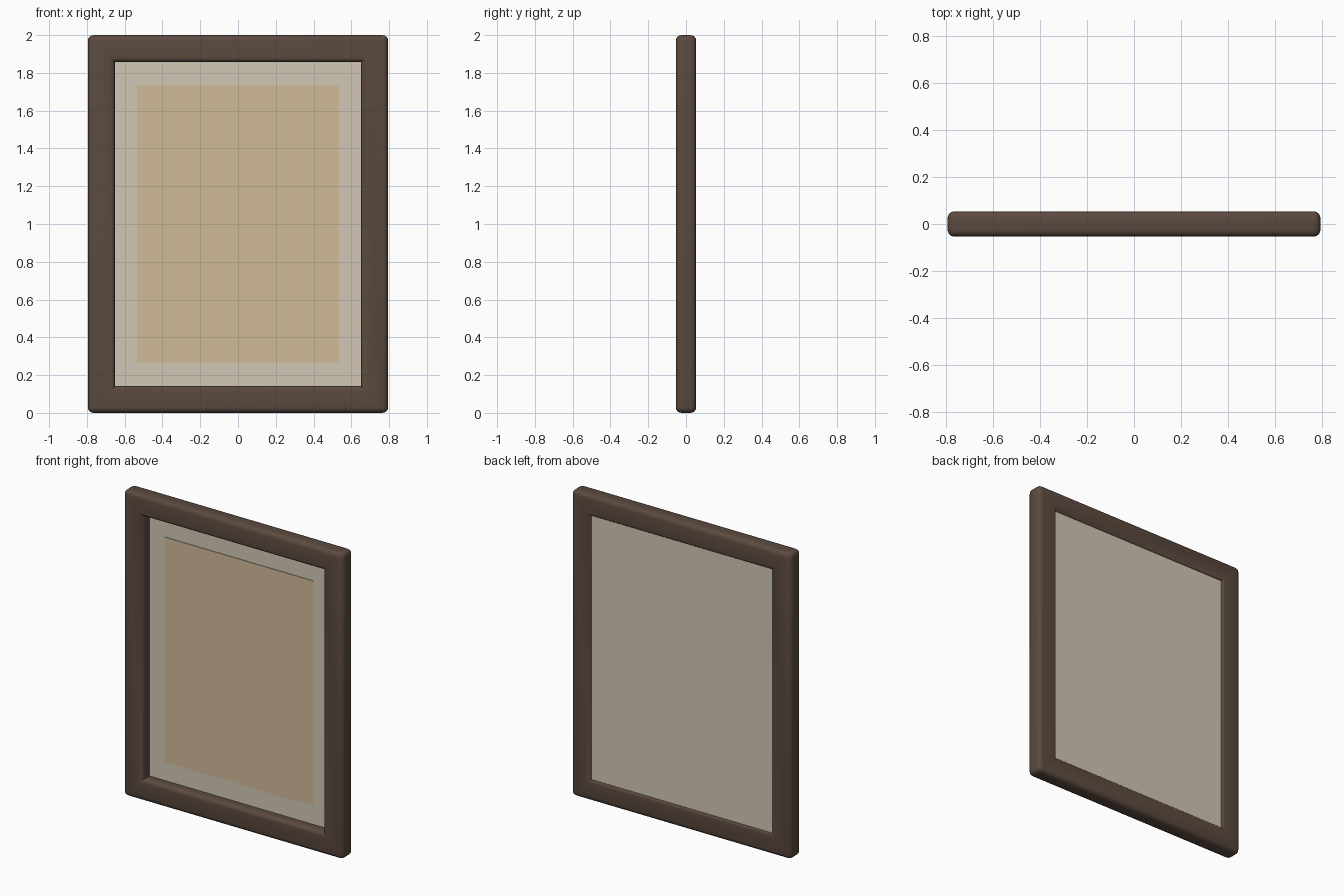
import bpy
import bmesh
from math import radians
from mathutils import Matrix

cube = bpy.data.objects.get("Cube")
if cube:
    bpy.data.objects.remove(cube, do_unlink=True)

MID = 1.0                       # height of the centre
OUT_X, OUT_Z = 0.795, 1.0       # outer half sizes
IN_X, IN_Z = 0.65, 0.857        # opening half sizes
HALF_Y = 0.054
RADIUS = 0.03


def material(name, color):
    mat = bpy.data.materials.new(name)
    mat.use_nodes = True
    mat.diffuse_color = (*color, 1)
    bsdf = next(n for n in mat.node_tree.nodes if n.type == "BSDF_PRINCIPLED")
    bsdf.inputs["Base Color"].default_value = (*color, 1)
    return mat


def finish(name, bm, mat):
    bmesh.ops.recalc_face_normals(bm, faces=bm.faces)
    mesh = bpy.data.meshes.new(name)
    bm.to_mesh(mesh)
    bm.free()
    mesh.materials.append(mat)
    obj = bpy.data.objects.new(name, mesh)
    bpy.context.collection.objects.link(obj)
    return obj


def slab(name, half_x, half_z, y0, y1, mat):
    bm = bmesh.new()
    bmesh.ops.create_cube(bm, size=1, matrix=Matrix.Translation((0, (y0 + y1) / 2, MID))
                          @ Matrix.Diagonal((half_x * 2, y1 - y0, half_z * 2, 1)))
    return finish(name, bm, mat)


brown = material("dark brown wood", (0.105, 0.068, 0.049))
cream = material("cream mat board", (0.64, 0.58, 0.47))
tan = material("tan paper", (0.64, 0.50, 0.32))

# Frame: rectangular ring with mitred corners and rounded edges
bm = bmesh.new()
corners = [(-1, -1), (1, -1), (1, 1), (-1, 1)]
section = [(OUT_X, OUT_Z, -1), (IN_X, IN_Z, -1), (IN_X, IN_Z, 1), (OUT_X, OUT_Z, 1)]
rings = [[bm.verts.new((sx * x, side * HALF_Y, MID + sz * z)) for x, z, side in section]
         for sx, sz in corners]
for i in range(4):
    a, b = rings[i], rings[(i + 1) % 4]
    for j in range(4):
        k = (j + 1) % 4
        bm.faces.new((a[j], a[k], b[k], b[j]))
bmesh.ops.recalc_face_normals(bm, faces=bm.faces)
# Round every convex edge; the opening's corners stay sharp
edges = [e for e in bm.edges if e.calc_face_angle_signed() > 0.5]
bmesh.ops.bevel(bm, geom=edges, offset=RADIUS, offset_type="OFFSET", segments=4,
                profile=0.5, affect="EDGES", clamp_overlap=True)
frame = finish("frame", bm, brown)
frame.data.shade_smooth()
frame.data.set_sharp_from_angle(angle=radians(35))

# Backing board, tucked into the frame, and the paper sheet on its front
slab("mat_board", IN_X + 0.012, IN_Z + 0.012, 0.012, 0.040, cream)
slab("paper_sheet", 0.535, 0.735, 0.008, 0.0125, tan)
